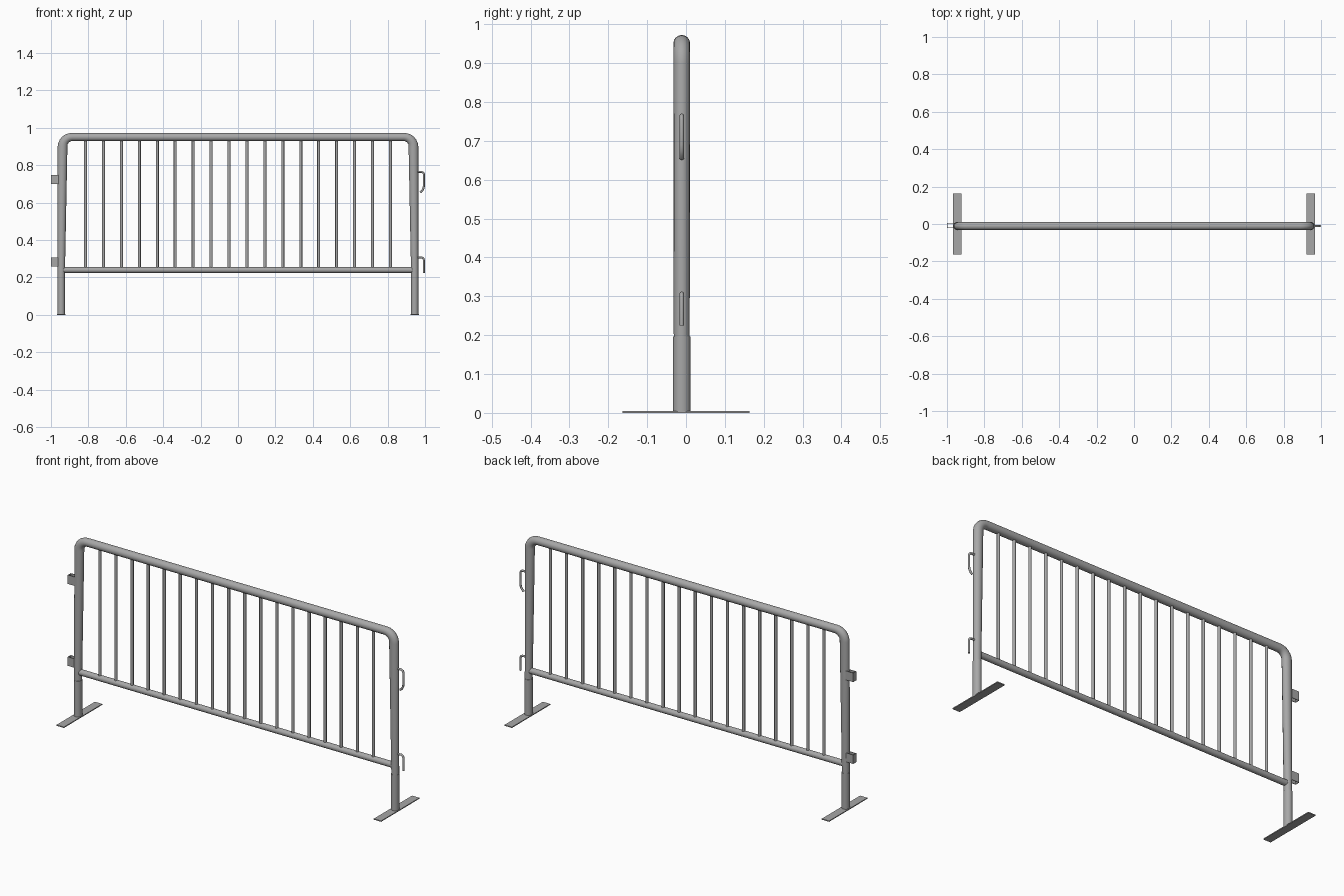
import bpy, bmesh, math
from mathutils import Vector

if "Cube" in bpy.data.objects:
    bpy.data.objects.remove(bpy.data.objects["Cube"])

YC = -0.011  # centre plane of the barrier

steel = bpy.data.materials.new("galvanised grey")
steel.diffuse_color = (0.39, 0.39, 0.39, 1)
steel.use_nodes = True
steel.node_tree.nodes["Principled BSDF"].inputs["Base Color"].default_value = steel.diffuse_color


def finish(name, bm, smooth=True):
    bmesh.ops.recalc_face_normals(bm, faces=bm.faces)
    me = bpy.data.meshes.new(name)
    bm.to_mesh(me)
    bm.free()
    me.materials.append(steel)
    ob = bpy.data.objects.new(name, me)
    bpy.context.collection.objects.link(ob)
    if smooth:
        bpy.ops.object.select_all(action='DESELECT')
        ob.select_set(True)
        bpy.context.view_layer.objects.active = ob
        bpy.ops.object.shade_smooth_by_angle(angle=math.radians(40))
    return ob


def tube(name, pts, sides=16):
    """Sweep an ellipse along (x, z, in-plane radius, y radius) points."""
    bm = bmesh.new()
    rings = []
    n = len(pts)
    for i, (x, z, a, b) in enumerate(pts):
        p = Vector((x, z))
        d = Vector((0.0, 0.0))
        if i > 0:
            d += (p - Vector(pts[i - 1][:2])).normalized()
        if i < n - 1:
            d += (Vector(pts[i + 1][:2]) - p).normalized()
        d.normalize()
        ring = []
        for k in range(sides):
            t = 2 * math.pi * k / sides
            c = a * math.cos(t)
            ring.append(bm.verts.new((x - d.y * c, YC + b * math.sin(t), z + d.x * c)))
        rings.append(ring)
    for r, s in zip(rings, rings[1:]):
        for k in range(sides):
            j = (k + 1) % sides
            bm.faces.new((r[k], r[j], s[j], s[k]))
    bm.faces.new(rings[0])
    bm.faces.new(rings[-1])
    return finish(name, bm)


def box(name, x0, x1, y0, y1, z0, z1):
    bm = bmesh.new()
    bmesh.ops.create_cube(bm, size=1)
    for v in bm.verts:
        v.co = ((x0 + x1) / 2 + v.co.x * (x1 - x0),
                (y0 + y1) / 2 + v.co.y * (y1 - y0),
                (z0 + z1) / 2 + v.co.z * (z1 - z0))
    return finish(name, bm, False)


# Arched outer frame: uprights taper slightly towards the ground
R = 0.0215
half = [(-0.945, 0.19, 0.019, 0.0205), (-0.938, 0.90, 0.026, R)]
for k in range(1, 7):
    t = math.radians(90 * k / 6)
    half.append((-0.888 - 0.050 * math.cos(t), 0.90 + 0.051 * math.sin(t),
                 0.026 - 0.0045 * k / 6, R))
tube("outer_frame", half + [(-x, z, a, b) for x, z, a, b in reversed(half)])

# Bottom rail
tube("bottom_rail", [(-0.94, 0.24, 0.016, 0.016), (0.94, 0.24, 0.016, 0.016)])

# Vertical bars
for i in range(18):
    x = -0.815 + 1.63 * i / 17
    tube("bar_%02d" % (i + 1), [(x, 0.245, 0.008, 0.008), (x, 0.945, 0.008, 0.008)], 10)

# Leg sleeves and flat feet
for s, side in ((-1, "left"), (1, "right")):
    x = 0.945 * s
    tube("leg_" + side, [(x, 0.0, 0.0205, 0.0225), (x, 0.197, 0.0205, 0.0225)])
    box("foot_" + side, x - 0.022, x + 0.022, -0.163, 0.163, 0, 0.005)

# Open strap eyes on the left upright
for z, where in ((0.725, "upper"), (0.284, "lower")):
    z0, z1 = z - 0.024, z + 0.024
    yc = -0.008
    bm = bmesh.new()
    outer = [(-0.955, -0.013), (-1.0, -0.013), (-1.0, 0.013), (-0.955, 0.013)]
    inner = [(-0.955, -0.010), (-0.997, -0.010), (-0.997, 0.010), (-0.955, 0.010)]
    f = bm.faces.new([bm.verts.new((x, yc + y, z0)) for x, y in outer + inner[::-1]])
    ext = bmesh.ops.extrude_face_region(bm, geom=[f])
    for v in ext["geom"]:
        if isinstance(v, bmesh.types.BMVert):
            v.co.z = z1
    finish("strap_eye_" + where, bm, False)

# Hooks on the right upright
W = 0.0055
upper = [(0.955, 0.765), (0.982, 0.765), (0.990, 0.761), (0.994, 0.752), (0.994, 0.690),
         (0.991, 0.675), (0.984, 0.663), (0.974, 0.655)]
lower = [(0.955, 0.307), (0.982, 0.307), (0.990, 0.303), (0.994, 0.294), (0.994, 0.225)]
for pts, where in ((upper, "upper"), (lower, "lower")):
    tube("hook_" + where, [(x, z, W, W) for x, z in pts], 10)
